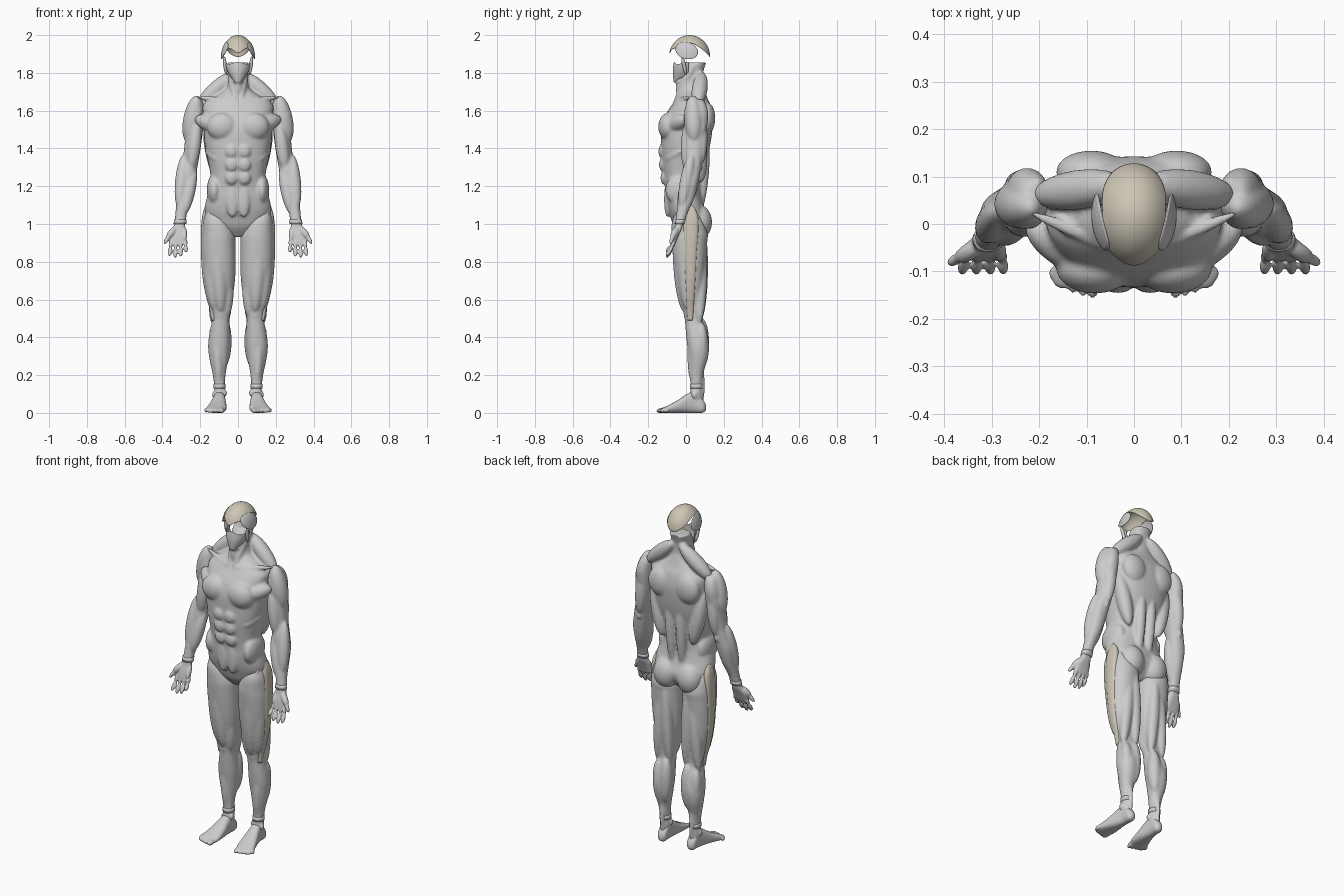
import bpy, bmesh
from math import sin, cos, pi, acos, sqrt
from mathutils import Vector, Matrix

TAN = bpy.data.materials.new("tendon_tan")
TAN.diffuse_color = (0.62, 0.57, 0.47, 1)


def loft(bm, rings, power=2.2, axis="z", n=40, sub=4):
    """Smooth closed tube; a ring is (height, x0, x1, y0, y1); axis 'y' runs it front to back."""
    dense = []
    for i in range(len(rings) - 1):
        p = [rings[max(0, min(len(rings) - 1, i + k))] for k in (-1, 0, 1, 2)]
        for s in range(sub):
            t = s / sub
            dense.append([b + .5 * t * (c - a + t * (2*a - 5*b + 4*c - d + t * (3*(b - c) + d - a)))
                          for a, b, c, d in zip(*p)])
    dense.append(rings[-1])
    loops = []
    for h, x0, x1, y0, y1 in dense:
        loop = []
        for k in range(n):
            c, s = cos(2*pi*k/n), sin(2*pi*k/n)
            e = 2 / power
            x = (x0 + x1)/2 + (x1 - x0)/2 * abs(c)**e * (1 if c > 0 else -1)
            y = (y0 + y1)/2 + (y1 - y0)/2 * abs(s)**e * (1 if s > 0 else -1)
            loop.append(bm.verts.new((x, y, h) if axis == "z" else (x, h, y)))
        loops.append(loop)
    for a, b in zip(loops, loops[1:]):
        for k in range(n):
            bm.faces.new((a[k], a[(k+1) % n], b[(k+1) % n], b[k]))
    bm.faces.new(loops[0])
    bm.faces.new(loops[-1])


def blob(bm, c, r, sides=(1,)):
    for s in sides:
        m = Matrix.Translation((c[0]*s, c[1], c[2])) @ Matrix.Diagonal((*r, 1))
        bmesh.ops.create_uvsphere(bm, u_segments=24, v_segments=16, radius=1, matrix=m)


def muscle(bm, p, q, r, sides=(1,)):
    for s in sides:
        a, b = Vector((p[0]*s, *p[1:])), Vector((q[0]*s, *q[1:]))
        d = b - a
        m = (Matrix.Translation((a + b)/2) @ d.to_track_quat('Z', 'Y').to_matrix().to_4x4()
             @ Matrix.Diagonal((r, r, d.length/2, 1)))
        bmesh.ops.create_uvsphere(bm, u_segments=20, v_segments=16, radius=1, matrix=m)


def finish(name, bm, voxel=0, smooth=4, mirror=True, thick=0, mat=None):
    bmesh.ops.recalc_face_normals(bm, faces=bm.faces[:])
    me = bpy.data.meshes.new(name)
    bm.to_mesh(me)
    bm.free()
    ob = bpy.data.objects.new(name, me)
    bpy.context.collection.objects.link(ob)
    if voxel:
        m = ob.modifiers.new("fuse", 'REMESH')
        m.mode, m.voxel_size = 'VOXEL', voxel
        m = ob.modifiers.new("soften", 'SMOOTH')
        m.factor, m.iterations = .5, smooth
    if thick:
        m = ob.modifiers.new("thickness", 'SOLIDIFY')
        m.thickness, m.offset = thick, -1
    if mirror:
        ob.modifiers.new("mirror", 'MIRROR')
    dg = bpy.context.evaluated_depsgraph_get()
    ob.data = bpy.data.meshes.new_from_object(ob.evaluated_get(dg))
    ob.modifiers.clear()
    ob.data.polygons.foreach_set("use_smooth", [True] * len(ob.data.polygons))
    if mat:
        ob.data.materials.clear()
        ob.data.materials.append(mat)
    return ob


def patch(name, f, nu, nv, **kw):
    bm = bmesh.new()
    g = [[bm.verts.new(f(i/nu, j/nv)) for j in range(nv + 1)] for i in range(nu + 1)]
    for i in range(nu):
        for j in range(nv):
            bm.faces.new((g[i][j], g[i+1][j], g[i+1][j+1], g[i][j+1]))
    bmesh.ops.remove_doubles(bm, verts=bm.verts[:], dist=1e-5)
    return finish(name, bm, thick=.003, **kw)


LR = (1, -1)

# Torso and neck
bm = bmesh.new()
prof = [(.93, .04, -.02, .05), (.98, .12, -.06, .10), (1.03, .165, -.08, .115), (1.08, .176, -.095, .10),
        (1.14, .165, -.106, .085), (1.20, .147, -.112, .08), (1.26, .146, -.12, .088), (1.34, .16, -.13, .108),
        (1.42, .176, -.133, .128), (1.50, .182, -.132, .14), (1.57, .183, -.112, .142), (1.63, .185, -.075, .13),
        (1.67, .13, -.05, .112), (1.71, .07, -.028, .098), (1.75, .052, -.033, .088), (1.80, .052, -.028, .09),
        (1.855, .056, .01, .107)]
loft(bm, [(z, -w, w, a, b) for z, w, a, b in prof], 2.4)
blob(bm, (.083, -.092, 1.515), (.082, .055, .075), LR)            # chest
muscle(bm, (.06, -.10, 1.50), (.225, .0, 1.56), .045, LR)
for z, y in ((1.385, -.128), (1.315, -.125), (1.245, -.117)):      # abdominals
    blob(bm, (.034, y, z), (.033, .018, .036), LR)
blob(bm, (.03, -.098, 1.13), (.034, .018, .095), LR)
for k in range(4):                                                # ribs at the side
    muscle(bm, (.115, -.105, 1.34 + .035*k), (.172, -.02, 1.39 + .035*k), .015, LR)
blob(bm, (.125, -.025, 1.18), (.04, .085, .085), LR)               # flanks
muscle(bm, (.165, .06, 1.55), (.10, .08, 1.22), .042, LR)          # back wings
blob(bm, (.09, .11, 1.56), (.075, .045, .085), LR)                 # shoulder blades
muscle(bm, (.032, .07, 1.05), (.035, .11, 1.45), .03, LR)          # spine columns
blob(bm, (.078, .07, 1.01), (.074, .068, .09), LR)                 # buttocks
muscle(bm, (.02, .085, 1.80), (.21, .06, 1.63), .042, LR)          # neck slopes
muscle(bm, (.052, .05, 1.855), (.012, -.06, 1.645), .018, LR)      # neck cords
muscle(bm, (.012, -.065, 1.65), (.22, .025, 1.67), .014, LR)       # collarbones
muscle(bm, (0, -.03, 1.66), (0, -.035, 1.77), .022)                # throat
muscle(bm, (.008, -.065, 1.752), (.03, .03, 1.77), .014, LR)
finish("torso", bm, .0075, 4, mirror=False)

# Legs
bm = bmesh.new()
loft(bm, [(1.08, .10, .165, -.04, .05), (1.02, .05, .184, -.072, .09), (.95, .018, .19, -.078, .115),
          (.90, .013, .192, -.076, .112), (.80, .012, .189, -.066, .106), (.70, .016, .18, -.05, .098),
          (.60, .03, .158, -.028, .09), (.54, .042, .143, -.013, .084), (.49, .046, .138, -.006, .086),
          (.43, .043, .15, -.001, .108), (.36, .042, .158, .006, .122), (.29, .05, .152, .016, .116),
          (.21, .065, .135, .022, .092), (.14, .07, .126, .024, .084), (.09, .068, .128, .02, .085),
          (.05, .072, .124, .02, .085)])
muscle(bm, (.12, -.035, 1.03), (.09, -.005, .53), .048)            # front thigh
muscle(bm, (.055, .0, .78), (.062, .02, .5), .036)                 # inner knee bulge
muscle(bm, (.15, -.01, .98), (.125, .01, .54), .046)
muscle(bm, (.16, -.04, 1.09), (.03, .0, .66), .026)                # strap across the thigh
muscle(bm, (.075, .09, .97), (.055, .075, .48), .034)              # hamstrings
muscle(bm, (.10, .085, .92), (.135, .07, .47), .034)
blob(bm, (.093, .003, .525), (.024, .016, .03))                    # kneecap
muscle(bm, (.068, .085, .50), (.075, .085, .24), .038)             # calves
muscle(bm, (.125, .08, .48), (.115, .085, .27), .034)
muscle(bm, (.115, .03, .46), (.10, .035, .15), .026)               # shin
muscle(bm, (.097, .083, .28), (.095, .088, .05), .013)             # heel tendon
blob(bm, (.126, .045, .095), (.012, .015, .018))                   # ankle bones
blob(bm, (.070, .04, .105), (.012, .015, .018))
finish("legs", bm, .0075, 4)

# Tan bands on the outer thighs
bm = bmesh.new()
loft(bm, [(1.10, .15, .172, .0, .035), (1.05, .15, .188, -.015, .062), (.97, .155, .196, -.015, .066),
          (.85, .155, .196, -.012, .058), (.72, .15, .188, -.006, .052), (.62, .135, .17, -.001, .046),
          (.55, .12, .151, .004, .042), (.49, .11, .141, .008, .038)], 2.6, n=32)
finish("thigh_band", bm, mat=TAN)

# Feet
bm = bmesh.new()
loft(bm, [(.107, .086, .106, .015, .04), (.09, .07, .122, .001, .07), (.05, .068, .126, .0, .112),
          (.01, .065, .136, .0, .103), (-.04, .061, .152, .0, .070), (-.09, .062, .169, .0, .042),
          (-.12, .072, .172, .0, .028), (-.135, .082, .16, .002, .02)], 2.5, "y")
for k in range(5):                                                # toes
    x = .086 + .0205*k
    tip = -.157 + .0045*k*k*.55
    muscle(bm, (x - .002, -.09, .018), (x + .002, tip, .009), .015 if k == 0 else .0115)
finish("feet", bm, .005, 3)

# Arms
bm = bmesh.new()
loft(bm, [(1.66, .195, .235, .03, .08), (1.635, .18, .252, .008, .105), (1.58, .18, .27, -.010, .118),
          (1.50, .185, .276, -.008, .11), (1.42, .195, .283, -.010, .10), (1.35, .206, .292, -.008, .088),
          (1.29, .217, .308, -.018, .078), (1.22, .23, .324, -.028, .066), (1.14, .25, .325, -.04, .045),
          (1.06, .27, .331, -.05, .01), (.995, .278, .338, -.058, -.01)])
muscle(bm, (.215, .035, 1.68), (.265, .045, 1.43), .05)            # shoulder cap
muscle(bm, (.20, .085, 1.66), (.26, .07, 1.44), .036)
muscle(bm, (.215, .012, 1.55), (.25, .005, 1.28), .036)            # biceps
muscle(bm, (.225, .085, 1.57), (.25, .075, 1.31), .034)            # triceps
muscle(bm, (.285, .03, 1.37), (.312, -.025, 1.08), .035)           # forearm
muscle(bm, (.232, .02, 1.31), (.285, -.03, 1.05), .034)
blob(bm, (.255, .075, 1.30), (.014, .013, .024))                   # elbow
finish("arms", bm, .0065, 4)

# Hands
bm = bmesh.new()
loft(bm, [(1.02, .281, .335, -.054, -.012), (.98, .279, .343, -.060, -.02), (.945, .274, .36, -.070, -.035),
          (.91, .271, .362, -.077, -.05), (.895, .275, .355, -.079, -.056)], 2.6)
for x, tx, tz in ((.28, .275, .853), (.304, .303, .83), (.329, .333, .824), (.352, .363, .833)):
    a, c = Vector((x, -.062, .915)), Vector((tx, -.103, tz))
    b = a.lerp(c, .5) + Vector((0, .006, 0))
    for p, q in ((a, b), (b, c)):                                 # finger joints
        e = (q - p)*.22
        muscle(bm, p - e, q + e*.3, .0115)
for p, q, r in (((.325, -.045, .985), (.375, -.075, .925), .018), ((.358, -.065, .945), (.392, -.084, .895), .0115)):
    muscle(bm, p, q, r)                                           # thumb
muscle(bm, (.285, -.04, .985), (.283, -.075, .91), .015)
finish("hands", bm, .0042, 3)

# Wrist and ankle straps
bm = bmesh.new()
loft(bm, [(1.0, .274, .341, -.060, -.007), (1.024, .273, .338, -.058, -.002)], sub=1)
finish("wrist_strap", bm)
bm = bmesh.new()
loft(bm, [(.128, .067, .129, .020, .088), (.152, .067, .129, .020, .088)], sub=1)
finish("ankle_strap", bm)

# Skull cap: an open shell on an ellipsoid
C, R = Vector((0, .019, 1.885)), Vector((.087, .109, .115))


def cap(u, v):
    a = 2*pi*u
    c = cos(a)
    low = 1.958 + ((1.905 - 1.958) if c > 0 else (1.885 - 1.958)) * c*c
    if c > 0:
        low += .018 * cos(a)**4 * sin(a*3)**2                     # brow arches
    t = acos((low - C.z)/R.z) * v
    return (R.x*sin(t)*sin(a), C.y - R.y*sin(t)*c, C.z + R.z*cos(t))


patch("skull_cap", cap, 72, 24, mirror=False, mat=TAN)


# Temple muscles: oval shells at the sides of the head
def temple(u, v):
    y, z = .004 + .060*v*cos(2*pi*u), 1.918 + .045*v*sin(2*pi*u) - .008*v*cos(2*pi*u)
    k = 1 - ((y - C.y)/R.y)**2 - ((z - C.z)/R.z)**2
    return (.003 + R.x*sqrt(max(k, .02)), y, z)


patch("temple_muscle", temple, 40, 10)


# Lower face shell and cheek straps
def face(u, v):
    a = (u*2 - 1)*1.75
    low = 1.748 + .03*sin(a)**2
    w = .068 - .030*v*v
    d = .066 + .006*sin(v*pi)*cos(a)**2
    return (w*sin(a), .002 - d*cos(a), 1.858 + (low - 1.858)*v - .012*sin(2*a)**2*(1 - v))


patch("lower_face", face, 48, 16, mirror=False)
bm = bmesh.new()
muscle(bm, (.074, -.02, 1.888), (.062, .0, 1.79), .010)
finish("jaw_muscle", bm)
